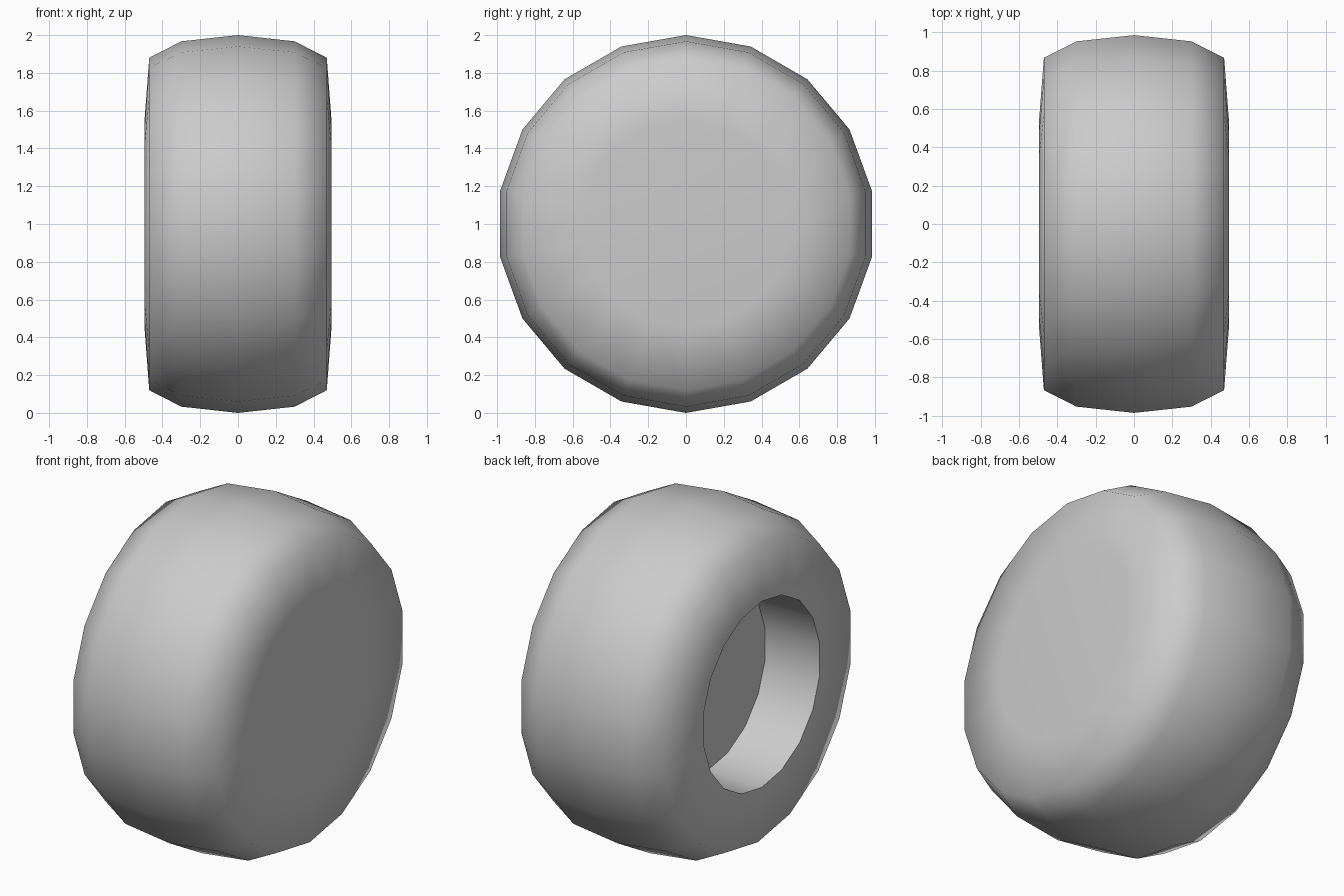
import bpy, bmesh, math

if "Cube" in bpy.data.objects:
    bpy.data.objects.remove(bpy.data.objects["Cube"])

SIDES = 18
# Lathe profile around the x axis: (x, radius), from the hub recess to the closed side
PROFILE = [(-0.145, 0.54), (-0.495, 0.55), (-0.47, 0.88), (-0.30, 0.967),
           (0.0, 1.0), (0.30, 0.967), (0.47, 0.88), (0.495, 0.55)]

rubber = bpy.data.materials.new("grey_rubber")
rubber.diffuse_color = (0.6, 0.6, 0.6, 1)
rubber.use_nodes = True
rubber.node_tree.nodes["Principled BSDF"].inputs["Base Color"].default_value = rubber.diffuse_color

bm = bmesh.new()
rings = []
for x, r in PROFILE:
    ring = []
    for i in range(SIDES):
        a = 2 * math.pi * i / SIDES
        ring.append(bm.verts.new((x, r * math.sin(a), 1 + r * math.cos(a))))
    rings.append(ring)

# Recess wall, sidewalls and tread
for a, b in zip(rings, rings[1:]):
    for i in range(SIDES):
        j = (i + 1) % SIDES
        bm.faces.new((a[i], a[j], b[j], b[i]))

# Recess floor and flat outer side
bm.faces.new(rings[0])
bm.faces.new(rings[-1])
bmesh.ops.recalc_face_normals(bm, faces=bm.faces)

mesh = bpy.data.meshes.new("wheel")
bm.to_mesh(mesh)
bm.free()
mesh.materials.append(rubber)
wheel = bpy.data.objects.new("wheel", mesh)
bpy.context.collection.objects.link(wheel)

# Smooth everywhere except the sharp rim and floor of the recess
bpy.context.view_layer.objects.active = wheel
wheel.select_set(True)
bpy.ops.object.shade_smooth_by_angle(angle=math.radians(75))
